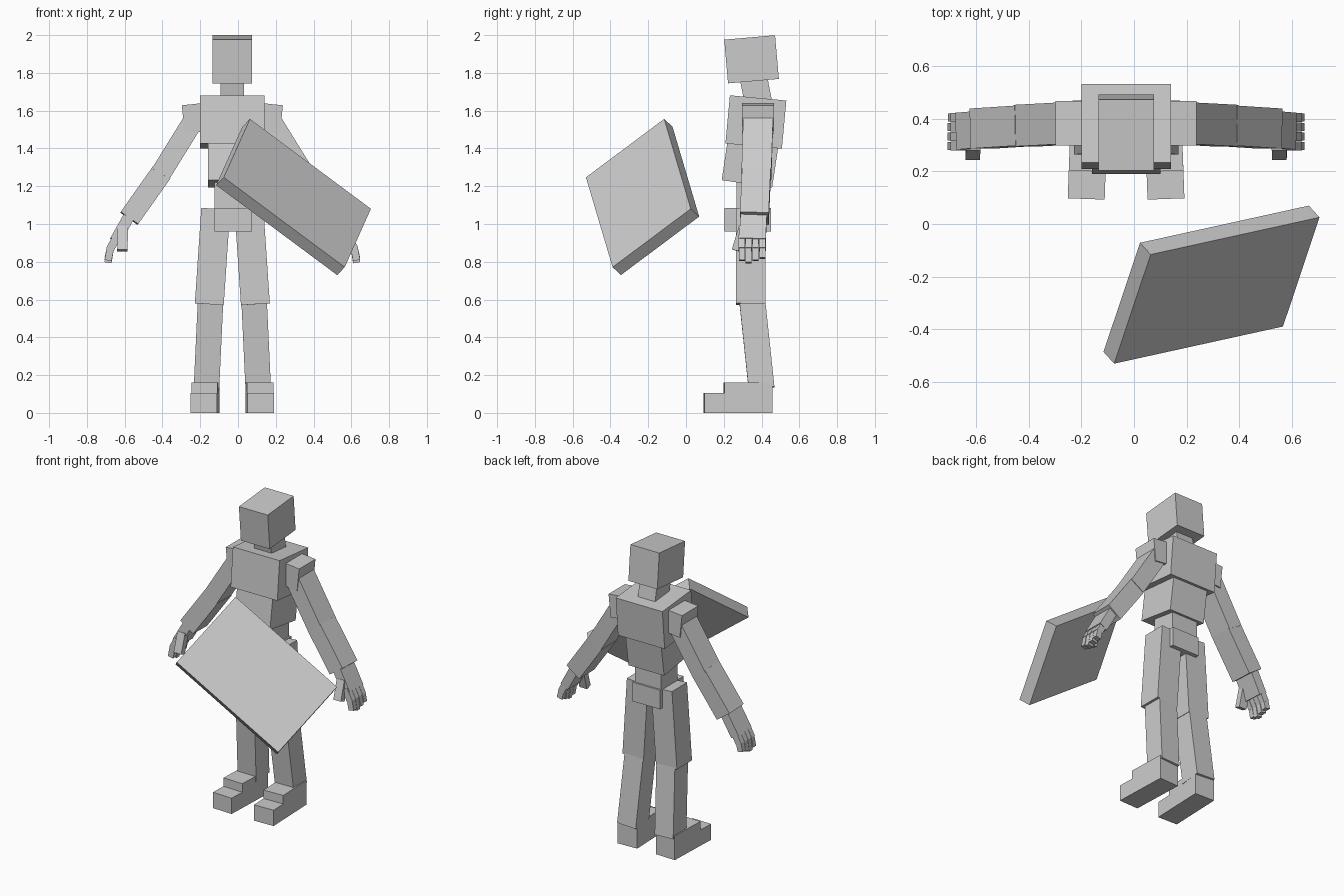
import bpy
from math import radians
from mathutils import Matrix, Vector

if "Cube" in bpy.data.objects:
    bpy.data.objects.remove(bpy.data.objects["Cube"])

grey = bpy.data.materials.new("plain_grey")
grey.use_nodes = True
colour = (0.6, 0.6, 0.6, 1)
grey.diffuse_color = colour
grey.node_tree.nodes["Principled BSDF"].inputs["Base Color"].default_value = colour

MID = -0.03  # x of the body's mirror plane


def box(name, centre, size, turn=None):
    """Box of a given size, turned by a rotation matrix."""
    bpy.ops.mesh.primitive_cube_add(size=1)
    ob = bpy.context.object
    ob.name = name
    ob.data.materials.append(grey)
    place = Matrix.Translation(centre) @ (turn or Matrix.Identity(3)).to_4x4()
    ob.matrix_world = place @ Matrix.Diagonal((*size, 1))
    return ob


def axes(x, y):
    """Rotation whose first two columns follow x and y."""
    x = Vector(x).normalized()
    z = x.cross(Vector(y)).normalized()
    return Matrix((x, z.cross(x), z)).transposed()


def limb(name, start, end, width, depth):
    """Box running between two points, its depth kept near the y axis."""
    a, b = Vector(start), Vector(end)
    up = (a - b).normalized()
    x = Vector((0, 1, 0)).cross(up)
    return box(name, (a + b) / 2, (width, depth, (a - b).length), axes(x, up.cross(x)))


def pitch(degrees):
    return Matrix.Rotation(radians(degrees), 3, "X")


# Head and torso
box("head", (MID, 0.347, 1.872), (0.21, 0.27, 0.232), pitch(5))
box("neck", (MID, 0.37, 1.71), (0.125, 0.145, 0.16), pitch(11))
box("chest", (MID, 0.37, 1.54), (0.34, 0.3, 0.256), pitch(-5.3))
box("abdomen", (MID, 0.341, 1.336), (0.26, 0.27, 0.25), pitch(-8.5))
box("waist", (MID, 0.352, 1.14), (0.19, 0.17, 0.2))
box("pelvis", (MID + 0.005, 0.327, 1.022), (0.2, 0.245, 0.125))

# Arms and legs, with x measured outward from the mirror plane
for side, s in (("right", -1), ("left", 1)):
    def at(x, y, z):
        return (MID + s * x, y, z)

    box(side + "_shoulder", at(0.2, 0.382, 1.56), (0.12, 0.17, 0.15),
        Matrix.Rotation(radians(6 * s), 3, "Y"))
    elbow, wrist = at(0.38, 0.373, 1.265), at(0.546, 0.362, 1.03)
    limb(side + "_upper_arm", at(0.21, 0.382, 1.54), elbow, 0.108, 0.158)
    limb(side + "_forearm", at(0.375, 0.373, 1.272), wrist, 0.113, 0.152)
    limb(side + "_palm", at(0.55, 0.358, 1.035), at(0.62, 0.352, 0.91), 0.06, 0.14)

    # Four two-part fingers and a thumb
    for i in range(4):
        y = 0.296 + 0.036 * i
        tip = 0.795 + 0.012 * abs(i - 1)
        limb(f"{side}_finger_{i + 1}", at(0.61, y, 0.935), at(0.648, y, 0.865), 0.043, 0.034)
        limb(f"{side}_fingertip_{i + 1}", at(0.645, y, 0.875), at(0.658, y, tip), 0.038, 0.032)
    limb(side + "_thumb", at(0.58, 0.3, 0.985), at(0.582, 0.262, 0.86), 0.055, 0.04)

    # Legs
    limb(side + "_thigh", at(0.088, 0.345, 1.08), at(0.122, 0.342, 0.575), 0.153, 0.157)
    limb(side + "_shin", at(0.115, 0.35, 0.6), at(0.137, 0.4, 0.13), 0.135, 0.137)
    turn = Matrix.Rotation(radians(2 * s), 3, "Z")
    box(side + "_heel", at(0.143, 0.328, 0.08), (0.14, 0.255, 0.16), turn)
    box(side + "_toe", at(0.149, 0.16, 0.052), (0.14, 0.13, 0.104), turn)

# Floating slab in front of the body
box("slab", (0.294, -0.23, 1.143), (0.81, 0.535, 0.073),
    axes((0.641, 0.141, -0.476), (0.143, 0.415, 0.306)))
